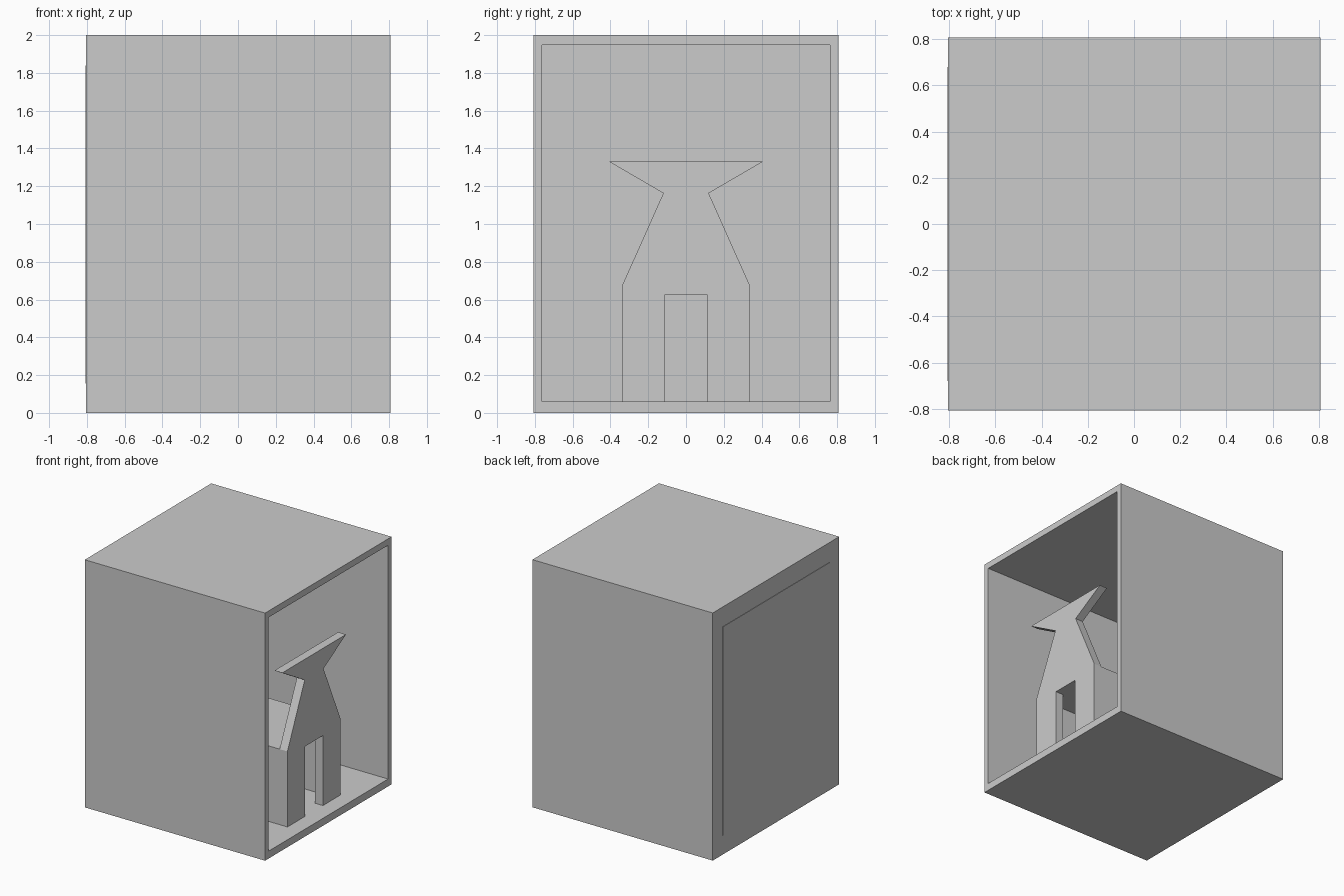
import bpy, bmesh

if "Cube" in bpy.data.objects:
    bpy.data.objects.remove(bpy.data.objects["Cube"])


def finish(name, bm):
    bmesh.ops.recalc_face_normals(bm, faces=bm.faces)
    mesh = bpy.data.meshes.new(name)
    bm.to_mesh(mesh)
    bm.free()
    obj = bpy.data.objects.new(name, mesh)
    bpy.context.collection.objects.link(obj)
    return obj


def rect(half, z0, z1):
    return [(-half, z0), (half, z0), (half, z1), (-half, z1)]


def loft(name, sections):
    """Join (x, yz outline) sections in order and cap both ends."""
    bm = bmesh.new()
    rings = [[bm.verts.new((x, y, z)) for y, z in pts] for x, pts in sections]
    n = len(rings[0])
    for a, b in zip(rings, rings[1:]):
        for i in range(n):
            j = (i + 1) % n
            bm.faces.new((a[i], a[j], b[j], b[i]))
    bm.faces.new(rings[0])
    bm.faces.new(rings[-1])
    return finish(name, bm)


def extrude(name, outline, x0, x1):
    return loft(name, [(x0, outline), (x1, outline)])


def mirrored(half):
    """Complete a right-hand (y, z) outline with its mirror image."""
    return half + [(-y, z) for y, z in reversed(half)]


FLOOR, EAVE, DOOR = 0.06, 0.67, 0.625

# Display case, open towards +x
outer, inner = rect(0.807, 0, 2), rect(0.763, FLOOR, 1.948)
loft("display_case", [(-0.804, outer), (0.807, outer), (0.807, inner), (-0.76, inner)])

# Thin panel on the back of the case
extrude("back_panel", rect(0.68, 0.155, 1.84), -0.807, -0.804)

# Flared false front of the little house, with its doorway
front = mirrored([(0.113, DOOR), (0.113, FLOOR), (0.34, FLOOR),
                  (0.34, EAVE), (0.12, 1.163), (0.407, 1.33)])
extrude("house_front", front, 0.61, 0.68)

# Hollow flat-roofed house body and its rear wall
body = mirrored([(0.278, DOOR), (0.278, FLOOR), (0.34, FLOOR), (0.34, EAVE)])
extrude("house_body", body, -0.61, 0.61)
extrude("house_rear_wall", rect(0.34, FLOOR, EAVE), -0.68, -0.61)

# Shallow panels on the inner side walls
for side, s in (("left", -1), ("right", 1)):
    panel = [(s * y, z) for y, z in
             [(0.278, FLOOR), (0.273, FLOOR), (0.273, 0.566), (0.278, 0.566)]]
    extrude("inner_panel_" + side, panel, -0.5, 0.5)
